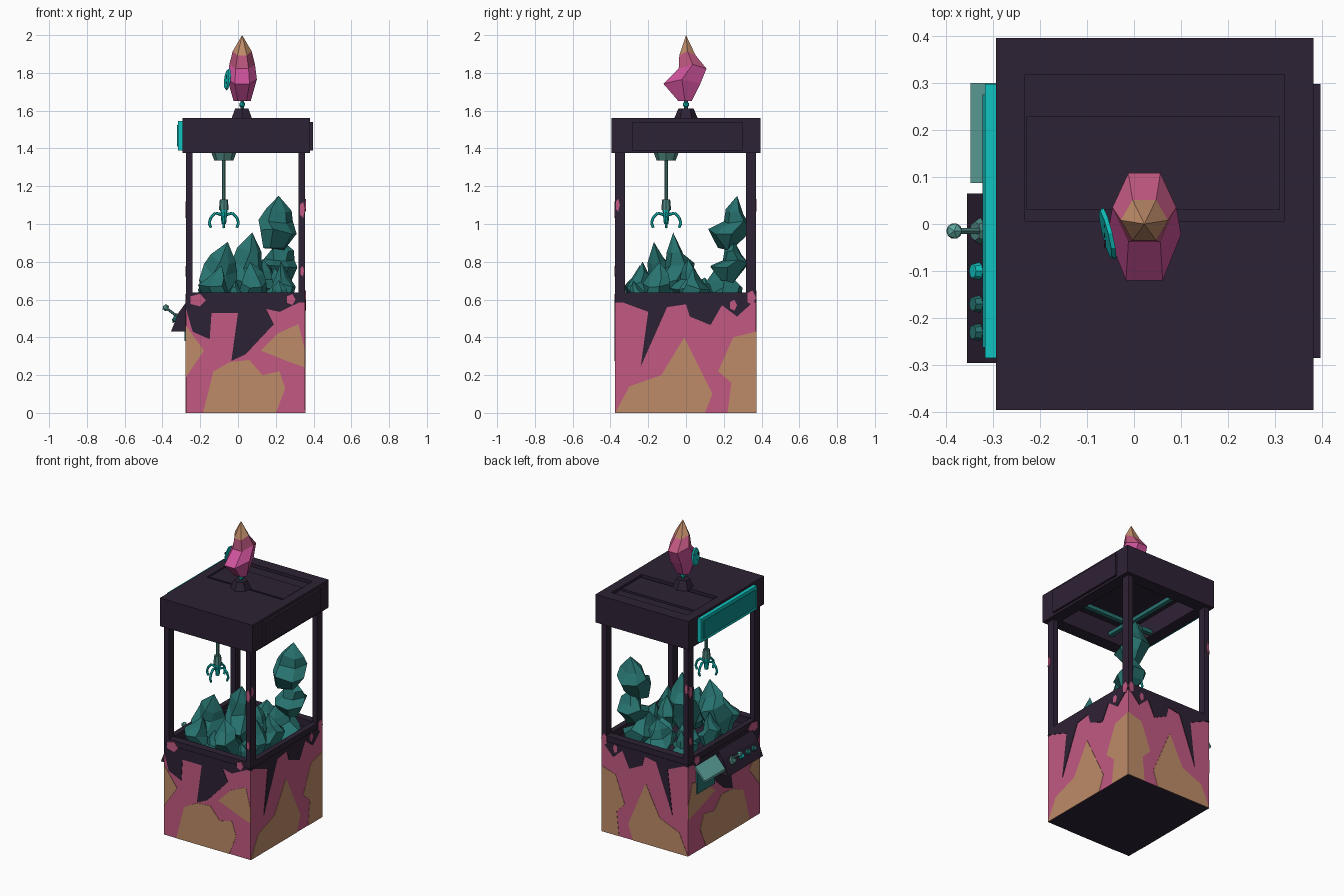
import bpy, bmesh, math, random
from mathutils import Vector, Matrix

cube = bpy.data.objects.get("Cube")
if cube:
    bpy.data.objects.remove(cube, do_unlink=True)
random.seed(4)


def material(name, rgb):
    m = bpy.data.materials.new(name)
    m.use_nodes = True
    m.diffuse_color = (*rgb, 1)
    b = m.node_tree.nodes["Principled BSDF"]
    b.inputs["Base Color"].default_value = (*rgb, 1)
    b.inputs["Roughness"].default_value = 0.8
    return m


DARK = material("dark plum", (0.027, 0.016, 0.035))
PINK = material("rose pink", (0.54, 0.10, 0.22))
TAN = material("tan", (0.52, 0.26, 0.14))
TEAL = material("deep teal", (0.02, 0.17, 0.16))
CYAN = material("bright cyan", (0.005, 0.55, 0.52))
PALE = material("pale teal", (0.12, 0.40, 0.36))
STEEL = material("grey teal", (0.07, 0.22, 0.20))
MAGENTA = material("magenta", (0.62, 0.085, 0.33))
MIDTEAL = material("sign teal", (0.004, 0.27, 0.27))


def finish(bm, name, *mats):
    bmesh.ops.recalc_face_normals(bm, faces=bm.faces)
    me = bpy.data.meshes.new(name)
    bm.to_mesh(me)
    bm.free()
    for m in mats:
        me.materials.append(m)
    ob = bpy.data.objects.new(name, me)
    bpy.context.collection.objects.link(ob)


def add_box(bm, x0, x1, y0, y1, z0, z1):
    mat = Matrix.Translation(((x0+x1)/2, (y0+y1)/2, (z0+z1)/2)) @ Matrix.Diagonal((x1-x0, y1-y0, z1-z0, 1))
    bmesh.ops.create_cube(bm, size=1, matrix=mat)


def box(name, dims, mat):
    bm = bmesh.new()
    add_box(bm, *dims)
    finish(bm, name, mat)


def frame(name, outer, inner, z0, z1, mat):
    # rectangular ring from four boxes
    X0, X1, Y0, Y1 = outer
    x0, x1, y0, y1 = inner
    bm = bmesh.new()
    for d in ((X0, X1, Y0, y0), (X0, X1, y1, Y1), (X0, x0, y0, y1), (x1, X1, y0, y1)):
        add_box(bm, *d, z0, z1)
    finish(bm, name, mat)


def cone(name, a, b, r1, r2, mat, sides=8):
    a, b = Vector(a), Vector(b)
    rot = (b-a).to_track_quat("Z", "Y").to_matrix().to_4x4()
    bm = bmesh.new()
    bmesh.ops.create_cone(bm, cap_ends=True, segments=sides, radius1=r1, radius2=r2, depth=(b-a).length,
                          matrix=Matrix.Translation((a+b)/2) @ rot)
    finish(bm, name, mat)


def ball(name, c, r, mat):
    bm = bmesh.new()
    bmesh.ops.create_icosphere(bm, subdivisions=1, radius=r, matrix=Matrix.Translation(c))
    finish(bm, name, mat)


def prism(name, polys, place, d0, d1, mat):
    # extrude flat outlines between two depths of a plane
    bm = bmesh.new()
    for poly in polys:
        f = bm.faces.new([bm.verts.new(place(u, v, d0)) for u, v in poly])
        ext = bmesh.ops.extrude_face_region(bm, geom=[f])
        move = place(0, 0, d1) - place(0, 0, d0)
        bmesh.ops.translate(bm, vec=move, verts=[g for g in ext["geom"] if isinstance(g, bmesh.types.BMVert)])
        if f.is_valid and len(f.link_loops if hasattr(f, "link_loops") else f.loops) == 0:
            bm.faces.remove(f)
    finish(bm, name, mat)


# cabinet body: hollow tub, rose outside, dark inside and underneath
XL, XR, YF, YB = -0.275, 0.355, -0.375, 0.37
bm = bmesh.new()
add_box(bm, XL, XR, YF, YB, 0, 0.585)
top = max(bm.faces, key=lambda f: f.calc_center_median().z)
bmesh.ops.inset_region(bm, faces=[top], thickness=0.035)
bmesh.ops.translate(bm, vec=(0, 0, -0.1), verts=top.verts)
bm.normal_update()
for f in bm.faces:
    c = f.calc_center_median()
    outside = min(abs(c.x-XL), abs(c.x-XR), abs(c.y-YF), abs(c.y-YB)) < 0.001
    f.material_index = int(outside and abs(f.normal.z) < 0.1)
finish(bm, "cabinet_body", DARK, PINK)
frame("cabinet_rim", (XL, XR, YF, YB), (XL+.035, XR-.035, YF+.05, YB-.05), 0.585, 0.637, DARK)

# corner posts
for nx, x in (("right", XL), ("left", XR-.035)):
    for ny, y in (("front", YF), ("back", YB-.053)):
        box(f"{ny}_{nx}_post", (x, x+.035, y, y+.053, 0.637, 1.375), DARK)

# painted drips and blotches: two patterns, each used on two sides
NARROW_DRIPS = [(-.275, .6), (-.275, .55), (-.24, .43), (-.15, .39), (-.14, .53), (0, .53), (-.035, .275),
                (.04, .31), (.19, .47), (.15, .55), (.22, .535), (.355, .6)]
WIDE_DRIPS = [(-.375, .6), (-.2, .535), (-.24, .245), (-.1, .56), (0, .575), (.02, .51), (.13, .465),
              (.19, .57), (.27, .51), (.37, .6)]
NARROW_TAN = [[(-.275, .46), (-.18, .33), (-.275, .19)],
              [(-.185, 0), (-.13, .22), (-.04, .27), (.06, .28), (.13, .2), (.22, .22), (.25, .13), (.2, 0)],
              [(.12, .33), (.21, .42), (.32, .47), (.355, .33), (.355, .24), (.27, .27)]]
WIDE_TAN = [[(-.375, 0), (-.3, .14), (-.13, .2), (-.01, .4), (.05, .28), (.14, .1), (.1, 0)],
            [(.22, 0), (.24, .16), (.17, .22), (.25, .4), (.37, .43), (.37, 0)]]
# spots: position, half width, half height
NARROW_SPOTS = [(-.215, .597, .045, .035), (.28, .6, .025, .03), (.34, 1.075, .015, .045), (.34, .75, .01, .03)]
WIDE_SPOTS = [(-.362, 1.1, .012, .035), (.345, .61, .025, .04), (.25, .57, .02, .03)]
SIDES = {
    "front": (lambda u, v, d: Vector((u, YF-d, v)), NARROW_DRIPS, NARROW_TAN, NARROW_SPOTS),
    "left": (lambda u, v, d: Vector((XR+d, u, v)), WIDE_DRIPS, WIDE_TAN, WIDE_SPOTS),
    "back": (lambda u, v, d: Vector((.04 + (u+.0025)*.845, YB+d, v)), WIDE_DRIPS, WIDE_TAN, WIDE_SPOTS),
    "right": (lambda u, v, d: Vector((XL-d, (u-.04)*1.182 - .0025, v)), NARROW_DRIPS, NARROW_TAN, NARROW_SPOTS),
}
for side, (place, drips, tan, spots) in SIDES.items():
    blobs = [[(u + w*math.cos(k*math.tau/5), v + h*math.sin(k*math.tau/5)) for k in range(5)] for u, v, w, h in spots]
    prism(f"{side}_tan_blotches", tan, place, 0, .002, TAN)
    prism(f"{side}_dark_drips", [drips], place, 0, .003, DARK)
    prism(f"{side}_pink_spots", blobs, place, 0, .004, PINK)

# roof: hollow underneath, shallow hatch recess on top
ROOF = (-.293, .382, -.395, .395)
frame("roof_skirt", ROOF, (-.215, .305, -.31, .31), 1.375, 1.5, DARK)
box("roof_slab", (*ROOF, 1.5, 1.54), DARK)
frame("roof_top", ROOF, (-.232, .32, .006, .318), 1.54, 1.56, DARK)
box("roof_hatch", (-.228, .31, .03, .228, 1.54, 1.553), DARK)
box("roof_side_panel", (.38, .396, -.285, .298, 1.39, 1.54), DARK)
box("sign_board", (-.317, -.29, -.285, .298, 1.39, 1.545), CYAN)
box("sign_inset", (-.322, -.316, -.262, .275, 1.41, 1.525), MIDTEAL)

# sloped control panel, joystick and buttons
along_y = lambda u, v, d: Vector((u, d, v))
prism("control_panel", [[(-.275, .43), (-.355, .43), (-.315, .53), (-.275, .585)]], along_y, -.295, .065, DARK)
ball("joystick_knob", (-.382, -.015, .557), .019, PALE)
cone("joystick_rod", (-.32, -.015, .51), (-.38, -.015, .555), .007, .007, STEEL, 6)
cone("joystick_base", (-.325, -.015, .5), (-.338, -.015, .509), .03, .02, STEEL)
for i, y in enumerate((-.1, -.17, -.23)):
    cone(f"button_{i+1}", (-.325, y, .495), (-.343, y, .505), .019, .015, TEAL if i else CYAN)

# prize chute: hood over a flap
prism("chute_hood", [[(-.275, .57), (-.347, .49), (-.347, .475), (-.275, .55)]], along_y, .087, .3, PALE)
box("chute_flap", (-.283, -.274, .1, .287, .38, .55), TEAL)

# claw carriage, rails and grabber
CX, CY = -.075, -.105
cone("claw_carriage", (CX, CY, 1.335), (CX, CY, 1.375), .05, .065, STEEL)
box("cross_rail", (-.23, .32, CY-.014, CY+.014, 1.385, 1.41), TEAL)
box("depth_rail", (CX-.014, CX+.014, -.32, .32, 1.41, 1.435), TEAL)
cone("claw_rod", (CX, CY, 1.12), (CX, CY, 1.34), .01, .01, STEEL)
cone("claw_hub", (CX, CY, 1.075), (CX, CY, 1.13), .026, .021, STEEL)
cone("claw_core", (CX, CY, 1.0), (CX, CY, 1.08), .012, .02, CYAN)
ARM = [(.015, 1.05), (.045, 1.058), (.068, 1.035), (.078, 1.005), (.068, .98)]
for i in range(4):
    a = i * math.pi / 2
    pts = [(CX + r*math.cos(a), CY + r*math.sin(a), z) for r, z in ARM]
    for j in range(4):
        cone(f"claw_arm_{i+1}_{j+1}", pts[j], pts[j+1], .008, .007, CYAN, 6)

# crystal: hexagonal rings (height, y shift, x radius, y radius) closed by a tip
RINGS = [(0, -.005, .045, .04), (.10, -.022, .078, .113), (.18, .035, .068, .085), (.25, .008, .05, .05)]


def crystal(name, loc, scale, tilt, spin, mats, jitter=0, bands=()):
    bm = bmesh.new()
    rings = []
    for z, cy, rx, ry in RINGS:
        ring = []
        for k in range(6):
            a = k * math.pi / 3
            p = Vector((rx*math.cos(a), cy + ry*math.sin(a), z + (.015*math.cos(a*2) if z else 0)))
            ring.append(bm.verts.new(p + Vector([random.uniform(-jitter, jitter) for _ in "xyz"])))
        rings.append(ring)
    tip = bm.verts.new((0, 0, .35))
    bm.faces.new(rings[0][::-1])
    for lo, hi in zip(rings, rings[1:]):
        for k in range(6):
            bm.faces.new((lo[k], lo[(k+1) % 6], hi[(k+1) % 6], hi[k]))
    for k in range(6):
        bm.faces.new((rings[-1][k], rings[-1][(k+1) % 6], tip))
    for f in bm.faces:
        f.material_index = sum(f.calc_center_median().z > b for b in bands)
    m = (Matrix.Translation(loc) @ Matrix.Rotation(tilt[0], 4, "X") @ Matrix.Rotation(tilt[1], 4, "Y")
         @ Matrix.Rotation(spin, 4, "Z") @ Matrix.Diagonal((*scale, 1)))
    bmesh.ops.transform(bm, matrix=m, verts=bm.verts)
    finish(bm, name, *mats)


# three tall prize crystals, then a loose heap around them
crystal("tall_crystal_back", (.195, .22, .868), (1.25, .85, .82), (-.18, .07), .3, [TEAL], .012)
crystal("tall_crystal_middle", (.04, -.05, .60), (1.15, .95, 1.02), (.05, .1), .4, [TEAL], .012)
crystal("tall_crystal_front", (-.14, -.15, .57), (1.2, .9, .99), (.06, .25), .2, [TEAL], .012)
# heap: x, y, z, width, height
HEAP = [(.22, .22, .70, 1.15, .62), (.2, .21, .52, 1.4, .75), (-.13, -.23, .54, 1.1, .7), (.09, -.22, .54, 1.1, .75),
        (.22, -.16, .54, 1, .75), (.23, .03, .52, 1, .72), (.09, .1, .53, 1.1, .5), (-.07, .06, .52, 1.1, .58),
        (-.14, .2, .52, 1, .6), (.03, .23, .53, 1.1, .66), (-.03, -.25, .53, .9, .5), (.22, -.25, .53, .8, .5),
        (.13, 0, .6, .9, .62), (-.15, -.02, .54, .8, .62)]
for i, (x, y, z, w, h) in enumerate(HEAP):
    lean = (random.uniform(-.2, .2), random.uniform(-.2, .2))
    crystal(f"heap_crystal_{i+1}", (x, y, z), (w, w*.75, h), lean, i*1.1, [TEAL], .012)

# topper: pedestal, neck and crystal with a face disc
cone("topper_pedestal", (.02, 0, 1.555), (.02, 0, 1.612), .064, .04, DARK, 6)
cone("topper_neck", (.022, 0, 1.61), (.022, 0, 1.655), .01, .01, TEAL, 6)
ball("topper_bead", (.022, 0, 1.632), .018, CYAN)
crystal("topper_crystal", (.022, 0, 1.65), (1, 1, 1), (0, 0), 0, [MAGENTA, PINK, TAN], 0, (.2, .26))
cone("face_disc", (-.053, -.02, 1.765), (-.061, -.022, 1.766), .058, .052, CYAN, 10)
for n, y, z in (("left_eye", -.042, 1.78), ("right_eye", .0, 1.78), ("mouth", -.021, 1.745)):
    cone(n, (-.06, y, z), (-.064, y, z), .009, .009, DARK, 6)
